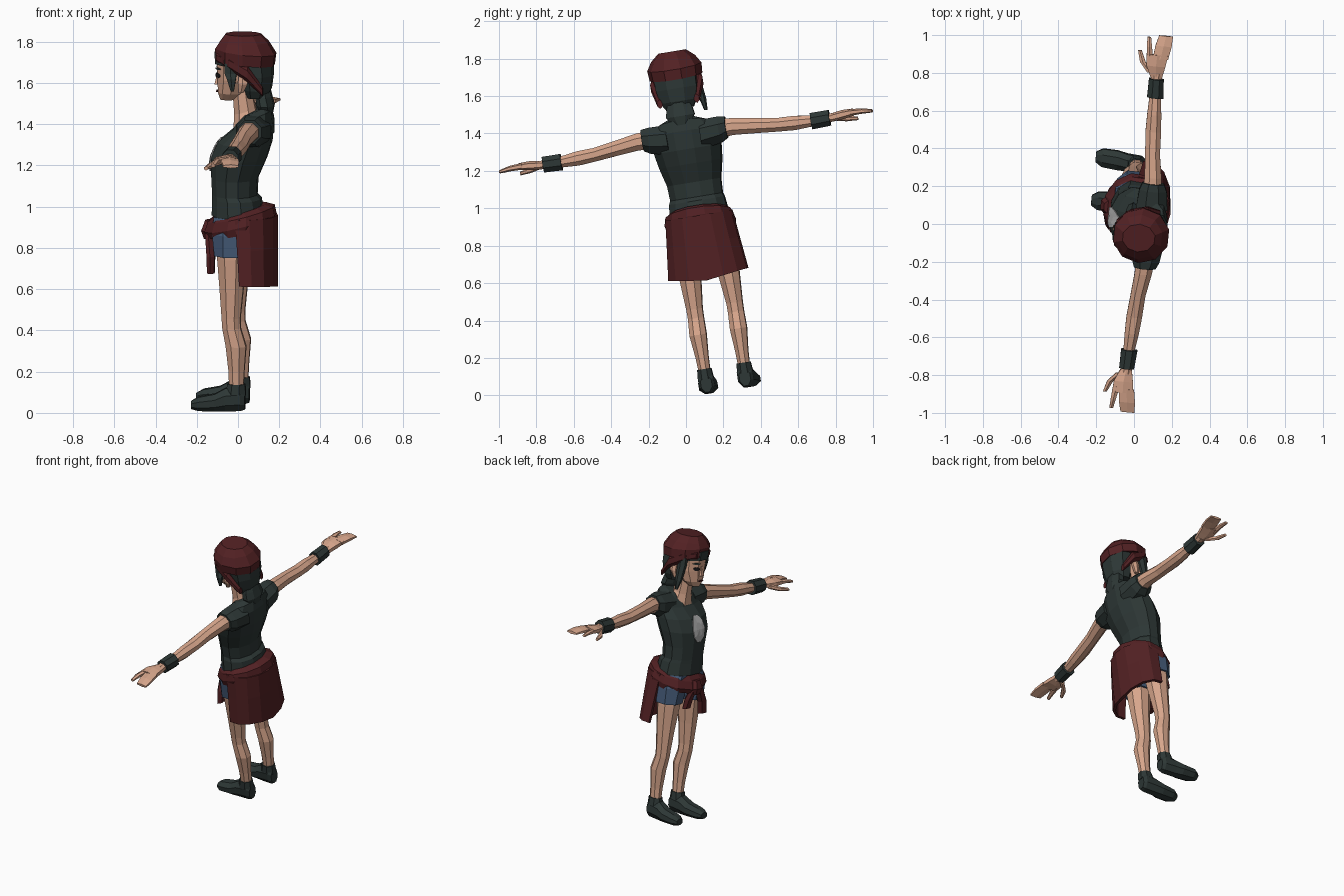
import bpy, bmesh, math
from mathutils import Matrix, Vector
from mathutils.bvhtree import BVHTree

# Whole figure faces -x, leans sideways and is turned slightly
POSE = (Matrix.Translation((0, 0.225, 0.025))
        @ Matrix.Rotation(math.radians(9.3), 4, 'X')
        @ Matrix.Rotation(math.radians(-5.8), 4, 'Z'))


def material(name, rgb):
    m = bpy.data.materials.new(name)
    m.diffuse_color = (*rgb, 1)
    return m


SKIN = material("skin", (0.68, 0.38, 0.26))
DARK = material("dark_green_grey", (0.026, 0.038, 0.036))
RED = material("dark_red", (0.085, 0.015, 0.017))
BLUE = material("denim_blue", (0.06, 0.105, 0.19))
GREY = material("light_grey", (0.45, 0.45, 0.45))
BLACK = material("near_black", (0.01, 0.01, 0.012))
trees = {}


def finish(name, bm, mat):
    bmesh.ops.recalc_face_normals(bm, faces=bm.faces[:])
    trees[name] = BVHTree.FromBMesh(bm)
    me = bpy.data.meshes.new(name)
    bm.to_mesh(me)
    bm.free()
    me.transform(POSE)
    me.materials.append(mat)
    ob = bpy.data.objects.new(name, me)
    bpy.context.collection.objects.link(ob)
    return ob


def loft(name, mat, axis, rings, n=8, side=1):
    """rings: x, y, z centre, two radii across the axis, optional tilt"""
    bm = bmesh.new()
    loops = []
    for x, y, z, ra, rb, *tilt in rings:
        t = tilt[0] if tilt else 0
        loop = []
        for i in range(n):
            a = 2 * math.pi * (i + 0.5) / n
            k = 1 / math.cos(math.pi / n) ** 0.8
            u, v = ra * k * math.cos(a), rb * k * math.sin(a)
            off = {'z': (u, v, t * u), 'y': (u, 0, v), 'x': (0, u, v)}[axis]
            loop.append(bm.verts.new((x + off[0], side * (y + off[1]), z + off[2])))
        loops.append(loop)
    for a, b in zip(loops, loops[1:]):
        for i in range(n):
            j = (i + 1) % n
            bm.faces.new((a[i], a[j], b[j], b[i]))
    bm.faces.new(loops[0])
    bm.faces.new(loops[-1])
    return finish(name, bm, mat)


def plate(name, mat, target, y, z, ry, rz, n=10):
    """thin patch projected on the front of a part"""
    bm = bmesh.new()

    def put(py, pz):
        hit = trees[target].ray_cast(Vector((-1, py, pz)), Vector((1, 0, 0)))[0]
        return bm.verts.new(((hit.x if hit else 0) - 0.006, py, pz))
    mid = put(y, z)
    rows = [[put(y + ry * k * math.cos(2 * math.pi * i / n),
                 z + rz * k * math.sin(2 * math.pi * i / n)) for i in range(n)]
            for k in (0.5, 1)]
    for i in range(n):
        j = (i + 1) % n
        bm.faces.new((mid, rows[0][i], rows[0][j]))
        bm.faces.new((rows[0][i], rows[1][i], rows[1][j], rows[0][j]))
    ob = finish(name, bm, mat)
    mod = ob.modifiers.new("thickness", 'SOLIDIFY')
    mod.thickness, mod.offset = 0.006, 0


# Torso and neck
loft("shirt", DARK, 'z', [
    (0.0, 0, 0.95, 0.125, 0.160), (-0.005, 0, 1.03, 0.118, 0.150),
    (-0.015, 0, 1.05, 0.108, 0.142), (-0.015, 0, 1.13, 0.112, 0.146),
    (0.005, 0, 1.23, 0.135, 0.170), (0.035, 0, 1.31, 0.13, 0.182),
    (0.075, 0, 1.39, 0.098, 0.185, 0.2), (0.085, 0, 1.445, 0.08, 0.14, 0.3),
    (0.085, 0, 1.465, 0.062, 0.085, 0.4)], 12)
plate("shirt_print", GREY, "shirt", 0, 1.245, 0.055, 0.085)
loft("neck", SKIN, 'z', [(0.04, 0, 1.39, 0.06, 0.085, 0.3), (0.035, 0, 1.46, 0.052, 0.058, 0.3),
                         (0.02, 0, 1.57, 0.046, 0.05)])

# Head
loft("head", SKIN, 'z', [
    (-0.05, 0, 1.515, 0.036, 0.034), (-0.03, 0, 1.55, 0.066, 0.07),
    (-0.005, 0, 1.62, 0.093, 0.096), (0.0, 0, 1.70, 0.1, 0.102),
    (0.0, 0, 1.78, 0.09, 0.09)], 10)
loft("nose", SKIN, 'z', [(-0.098, 0, 1.59, 0.016, 0.016), (-0.095, 0, 1.605, 0.016, 0.012),
                         (-0.094, 0, 1.65, 0.006, 0.006)], 4)
plate("mouth", RED, "head", 0, 1.556, 0.022, 0.005)
for s, tag in ((1, "left"), (-1, "right")):
    plate(tag + "_eye", BLACK, "head", s * 0.043, 1.638, 0.019, 0.011)
    plate(tag + "_eyebrow", DARK, "head", s * 0.045, 1.672, 0.024, 0.005)
    loft(tag + "_ear", SKIN, 'z', [(0.025, 0.098, 1.565, 0.012, 0.012), (0.035, 0.11, 1.61, 0.024, 0.014),
                                   (0.035, 0.108, 1.65, 0.02, 0.012)], 6, s)
    end = 1.50 if s > 0 else 1.575
    loft(tag + "_hair_lock", DARK, 'z', [
        (-0.015, 0.125, end, 0.008, 0.008), (-0.02, 0.118, end + 0.06, 0.022, 0.016),
        (-0.025, 0.104, 1.66, 0.03, 0.018), (-0.02, 0.1, 1.74, 0.038, 0.02)], 6, s)
    loft(tag + "_hat_flap", RED, 'x', [
        (-0.10, 0.05, 1.73, 0.018, 0.022), (-0.03, 0.108, 1.71, 0.02, 0.03),
        (0.06, 0.125, 1.66, 0.018, 0.035), (0.13, 0.10, 1.57, 0.014, 0.022)], 6, s)
loft("fringe", DARK, 'z', [(-0.005, 0, 1.692, 0.104, 0.106), (-0.005, 0, 1.75, 0.108, 0.11)], 10)

# Hair at the back, tied low
loft("back_hair", DARK, 'z', [
    (0.09, 0, 1.53, 0.05, 0.075), (0.095, 0, 1.57, 0.068, 0.098),
    (0.098, 0, 1.64, 0.074, 0.112), (0.09, 0, 1.75, 0.08, 0.115)], 8)
loft("ponytail", DARK, 'z', [
    (0.14, 0, 1.44, 0.028, 0.045), (0.135, 0, 1.49, 0.042, 0.078),
    (0.125, 0, 1.535, 0.04, 0.07), (0.115, 0, 1.58, 0.04, 0.05)], 8)

# Hat
loft("hat", RED, 'z', [
    (0.035, 0, 1.705, 0.128, 0.125, -0.1), (0.035, 0, 1.70, 0.142, 0.138, -0.1),
    (0.038, 0, 1.755, 0.146, 0.142, -0.1), (0.03, 0, 1.80, 0.118, 0.115),
    (0.025, 0, 1.838, 0.085, 0.072)], 10)

for s, tag in ((1, "left"), (-1, "right")):
    # Arms and hands
    loft(tag + "_sleeve", DARK, 'y', [
        (0.085, 0.09, 1.375, 0.085, 0.08), (0.082, 0.19, 1.385, 0.074, 0.072),
        (0.08, 0.228, 1.393, 0.058, 0.058)], 8, s)
    loft(tag + "_arm", SKIN, 'y', [
        (0.08, 0.17, 1.39, 0.052, 0.052), (0.075, 0.26, 1.39, 0.046, 0.046),
        (0.06, 0.38, 1.375, 0.04, 0.041), (0.052, 0.50, 1.36, 0.042, 0.037),
        (0.048, 0.59, 1.355, 0.038, 0.039), (0.042, 0.70, 1.35, 0.029, 0.028),
        (0.038, 0.81, 1.352, 0.03, 0.022)], 8, s)
    loft(tag + "_wristband", DARK, 'y', [(0.044, 0.68, 1.35, 0.044, 0.045),
                                         (0.04, 0.78, 1.352, 0.04, 0.043)], 8, s)
    loft(tag + "_palm", SKIN, 'y', [
        (0.038, 0.79, 1.352, 0.032, 0.02), (0.03, 0.85, 1.358, 0.052, 0.022),
        (0.032, 0.91, 1.362, 0.058, 0.017)], 6, s)
    loft(tag + "_fingers", SKIN, 'y', [
        (0.05, 0.89, 1.362, 0.042, 0.016), (0.06, 0.96, 1.36, 0.044, 0.013),
        (0.068, 1.014, 1.352, 0.038, 0.008)], 6, s)
    loft(tag + "_index_finger", SKIN, 'y', [
        (-0.005, 0.88, 1.36, 0.018, 0.014), (-0.014, 0.95, 1.36, 0.014, 0.012),
        (-0.02, 1.0, 1.352, 0.01, 0.008)], 6, s)
    loft(tag + "_thumb", SKIN, 'y', [
        (0.005, 0.81, 1.345, 0.018, 0.014), (-0.04, 0.86, 1.333, 0.016, 0.013),
        (-0.062, 0.92, 1.325, 0.01, 0.009)], 6, s)
    # Legs, shorts and shoes
    loft(tag + "_leg", SKIN, 'z', [
        (-0.02, 0.09, 0.90, 0.08, 0.08), (-0.02, 0.098, 0.75, 0.07, 0.072),
        (-0.02, 0.105, 0.60, 0.058, 0.056), (-0.022, 0.109, 0.46, 0.046, 0.044),
        (-0.02, 0.109, 0.41, 0.045, 0.043), (0.002, 0.11, 0.32, 0.05, 0.046),
        (0.004, 0.108, 0.20, 0.039, 0.035), (0.003, 0.107, 0.09, 0.034, 0.03)], 8, s)
    loft(tag + "_shorts_leg", BLUE, 'z', [
        (-0.02, 0.098, 0.765, 0.084, 0.083), (-0.015, 0.09, 0.87, 0.1, 0.09),
        (-0.01, 0.07, 0.95, 0.1, 0.08)], 8, s)
    loft(tag + "_shoe", DARK, 'x', [
        (0.045, 0.105, 0.055, 0.03, 0.045), (0.025, 0.106, 0.063, 0.043, 0.06),
        (-0.05, 0.108, 0.057, 0.046, 0.057), (-0.10, 0.112, 0.043, 0.052, 0.043),
        (-0.18, 0.116, 0.036, 0.049, 0.034), (-0.215, 0.117, 0.03, 0.028, 0.02)], 8, s)
    loft(tag + "_shoe_cuff", DARK, 'z', [(0.0, 0.107, 0.08, 0.05, 0.043),
                                         (0.003, 0.107, 0.135, 0.044, 0.038)], 8, s)

# Jacket tied round the waist
loft("jacket_waist", RED, 'z', [
    (0.01, 0, 0.87, 0.155, 0.18, 0.2), (0.012, 0, 0.91, 0.172, 0.19, 0.25),
    (0.015, 0, 0.955, 0.16, 0.178, 0.25), (0.01, 0, 0.975, 0.125, 0.15, 0.25)], 12)
bm = bmesh.new()
rows = []
for z, cx, rx, ry in ((0.95, 0.03, 0.155, 0.175), (0.80, 0.04, 0.145, 0.192), (0.60, 0.05, 0.135, 0.212)):
    row = []
    for i in range(9):
        a = math.radians(-100 + 25 * i)
        lift = 0.03 * abs(math.sin(a)) if z < 0.7 else 0
        row.append(bm.verts.new((cx + rx * math.cos(a), ry * math.sin(a), z + lift)))
    rows.append(row)
for a, b in zip(rows, rows[1:]):
    for i in range(8):
        bm.faces.new((a[i], b[i], b[i + 1], a[i + 1]))
jacket = finish("jacket_back", bm, RED)
mod = jacket.modifiers.new("thickness", 'SOLIDIFY')
mod.thickness, mod.offset = 0.018, 0
loft("jacket_knot", RED, 'z', [(-0.145, 0, 0.83, 0.02, 0.03), (-0.15, 0, 0.87, 0.028, 0.045),
                               (-0.14, 0, 0.92, 0.02, 0.03)], 6)
loft("jacket_long_sleeve", RED, 'z', [(-0.12, -0.115, 0.68, 0.018, 0.04), (-0.122, -0.10, 0.76, 0.02, 0.038),
                                      (-0.14, -0.03, 0.88, 0.018, 0.03)], 6)
loft("jacket_short_sleeve", RED, 'z', [(-0.125, 0.05, 0.74, 0.016, 0.035), (-0.13, 0.04, 0.80, 0.018, 0.034),
                                       (-0.145, 0.01, 0.88, 0.018, 0.028)], 6)
